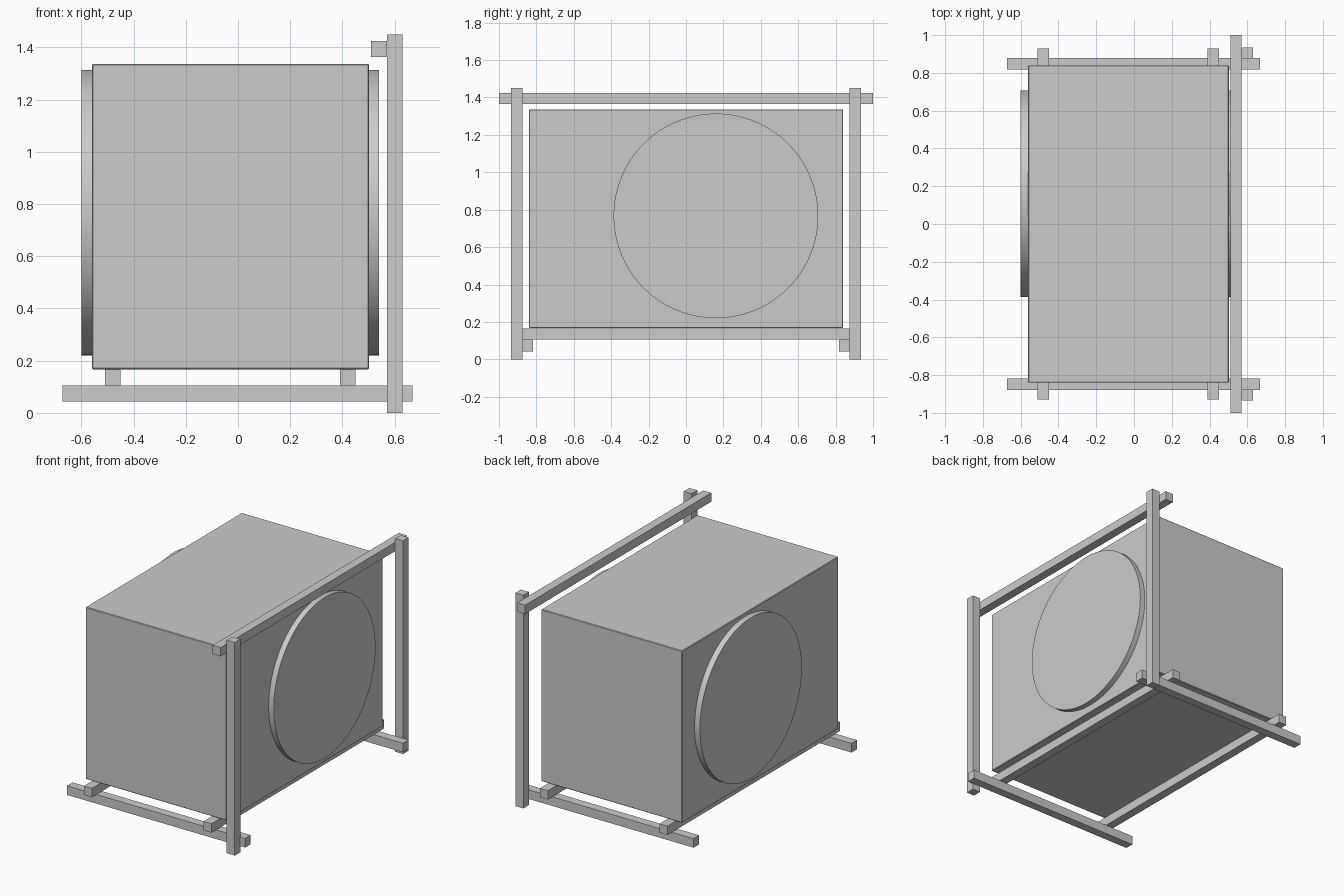
import bpy
import math

if "Cube" in bpy.data.objects:
    bpy.data.objects.remove(bpy.data.objects["Cube"])


def box(name, x, y, z, bevel=0.0):
    """Axis-aligned box from (min, max) ranges."""
    bpy.ops.mesh.primitive_cube_add(size=1, location=[(a + b) / 2 for a, b in (x, y, z)])
    ob = bpy.context.object
    ob.name = name
    ob.scale = [b - a for a, b in (x, y, z)]
    bpy.ops.object.transform_apply(location=False, rotation=False, scale=True)
    if bevel:
        mod = ob.modifiers.new("edge", 'BEVEL')
        mod.width = bevel
        mod.segments = 1
    return ob


def disc(name, x0, x1):
    """Round raised panel lying across the x axis."""
    bpy.ops.mesh.primitive_cylinder_add(
        vertices=128, radius=0.547, depth=x1 - x0,
        location=((x0 + x1) / 2, 0.16, 0.767), rotation=(0, math.pi / 2, 0))
    bpy.context.object.name = name
    bpy.ops.object.shade_smooth_by_angle(angle=math.radians(30))


# Main body with a fine chamfer
box("body", (-0.56, 0.502), (-0.84, 0.84), (0.167, 1.337), bevel=0.004)

# Raised round panels on both sides
disc("right_disc", 0.48, 0.54)
disc("left_disc", -0.60, -0.54)

# Base runners and uprights at each end
for side, s in (("front", -1), ("back", 1)):
    box(side + "_runner", (-0.672, 0.668), sorted((s * 0.818, s * 0.878)), (0.043, 0.105))
    box(side + "_post", (0.57, 0.63), sorted((s * 0.875, s * 0.935)), (0, 1.45))

# Cross bearers under the body
for side, x in (("left", -0.48), ("right", 0.42)):
    box(side + "_bearer", (x - 0.03, x + 0.03), (-0.928, 0.928), (0.105, 0.166))

# Top rail joining the posts
box("top_rail", (0.51, 0.57), (-1, 1), (1.364, 1.424))
